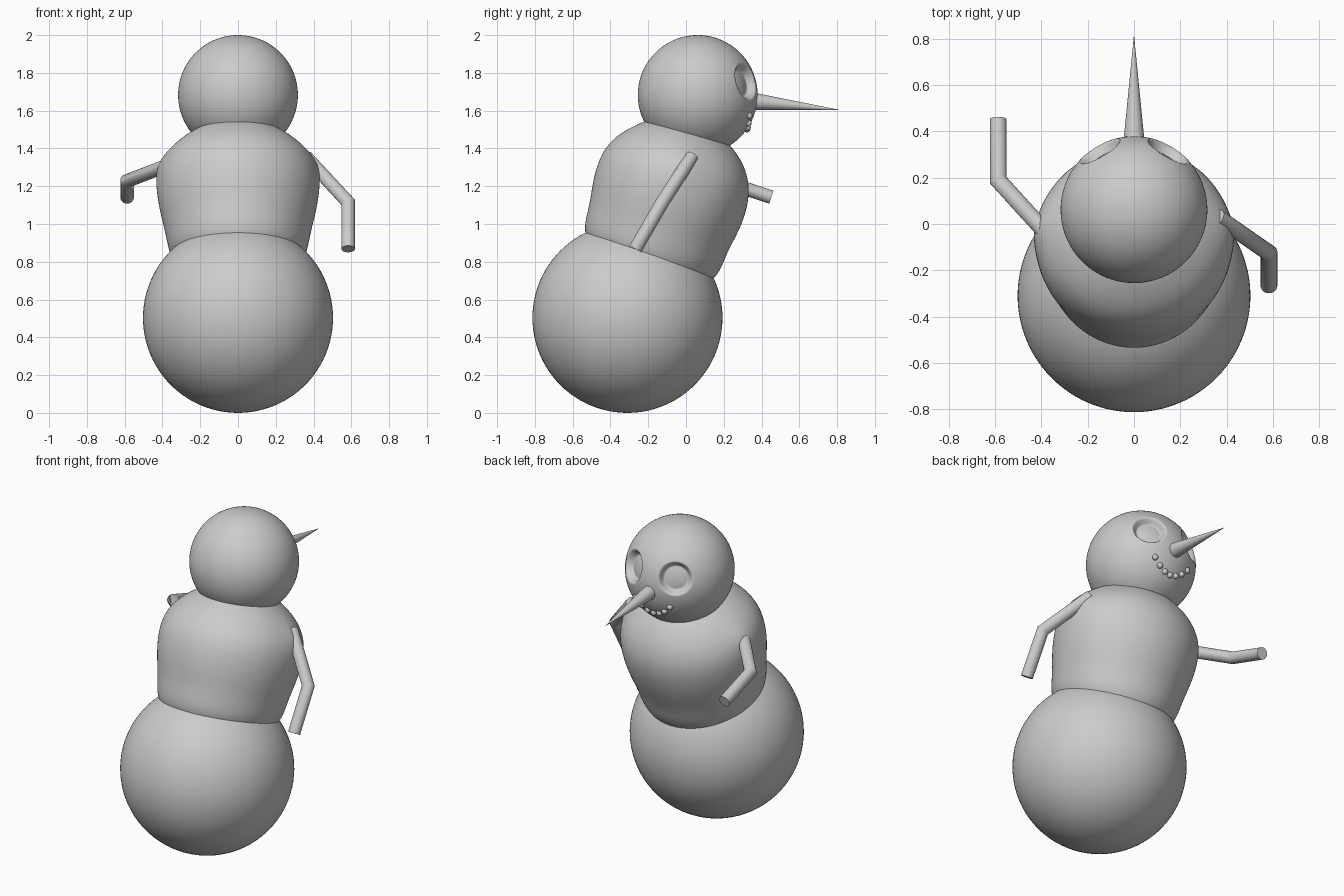
import bpy, bmesh, math
from mathutils import Vector

if "Cube" in bpy.data.objects:
    bpy.data.objects.remove(bpy.data.objects["Cube"])

snow = bpy.data.materials.new("snow_grey")
snow.diffuse_color = (0.6, 0.6, 0.6, 1)
snow.use_nodes = True
snow.node_tree.nodes["Principled BSDF"].inputs["Base Color"].default_value = snow.diffuse_color


def add(name, bm, angle=None):
    """Turn a bmesh into a smooth-shaded object."""
    bmesh.ops.recalc_face_normals(bm, faces=bm.faces)
    me = bpy.data.meshes.new(name)
    bm.to_mesh(me)
    bm.free()
    me.materials.append(snow)
    ob = bpy.data.objects.new(name, me)
    bpy.context.collection.objects.link(ob)
    for p in me.polygons:
        p.use_smooth = True
    if angle:
        bpy.ops.object.select_all(action='DESELECT')
        ob.select_set(True)
        bpy.context.view_layer.objects.active = ob
        bpy.ops.object.shade_smooth_by_angle(angle=math.radians(angle))
    return ob


def ball(name, centre, radius, u=96, v=48):
    bm = bmesh.new()
    bmesh.ops.create_uvsphere(bm, u_segments=u, v_segments=v, radius=radius)
    bmesh.ops.translate(bm, verts=bm.verts, vec=centre)
    return add(name, bm)


def tube(name, points, radii, segs=24):
    """Round tube swept along points, with mitred joints and flat ends."""
    pts = [Vector(p) for p in points]
    bm = bmesh.new()
    rings = []
    for i, p in enumerate(pts):
        d_in = (p - pts[max(i - 1, 0)]).normalized()
        d_out = (pts[min(i + 1, len(pts) - 1)] - p).normalized()
        d = (d_in + d_out).normalized()
        half = d_in.angle(d_out) / 2 if d_in.length and d_out.length else 0
        bend = d_in - d_out if half else Vector((0, 0, 0))
        ref = Vector((1, 0, 0)) if abs(d.x) < 0.8 else Vector((0, 0, 1))
        a = d.cross(ref).normalized()
        b = d.cross(a)
        ring = []
        for k in range(segs):
            t = 2 * math.pi * k / segs
            off = (a * math.cos(t) + b * math.sin(t)) * radii[i]
            if half:
                n = bend.normalized()
                off += n * off.dot(n) * (1 / math.cos(half) - 1)
            ring.append(off)
        rings.append([p + o for o in ring])
    # line rings up by the closest starting vertex
    verts = []
    for i, r in enumerate(rings):
        if i:
            d = (pts[i] - pts[i - 1]).normalized()
            flat = lambda q, c: ((q - c) - d * (q - c).dot(d)).normalized()
            start = flat(rings[i - 1][0], pts[i - 1])
            k = max(range(segs), key=lambda j: flat(r[j], pts[i]).dot(start))
            r = rings[i] = r[k:] + r[:k]
        verts.append([bm.verts.new(q) for q in r])
    for lo, hi in zip(verts, verts[1:]):
        for k in range(segs):
            n = (k + 1) % segs
            bm.faces.new((lo[k], lo[n], hi[n], hi[k]))
    bm.faces.new(verts[0])
    bm.faces.new(verts[-1])
    return add(name, bm, 40)


# Lower snowball
ball("lower_ball", (0, -0.31, 0.503), 0.503)

# Torso: leaning loft; rows are (along axis, back edge, front edge, half width)
rows = [(0.60, -0.74, -0.19, 0.27), (0.69, -0.815, -0.12, 0.335),
        (0.73, -0.838, -0.098, 0.36), (0.79, -0.852, -0.085, 0.375),
        (0.88, -0.860, -0.085, 0.392), (1.00, -0.888, -0.064, 0.422),
        (1.14, -0.894, -0.064, 0.433), (1.25, -0.853, -0.096, 0.405),
        (1.34, -0.775, -0.160, 0.325), (1.40, -0.705, -0.242, 0.235),
        (1.44, -0.63, -0.32, 0.15)]
SEG = 48
lean = math.radians(20)
sn, cs = math.sin(lean), math.cos(lean)
bm = bmesh.new()
loops = []
for s, back, front, w in rows:
    loop = []
    for k in range(SEG):
        a = 2 * math.pi * k / SEG
        t = (back + front) / 2 + (front - back) / 2 * math.sin(a)
        loop.append(bm.verts.new((w * math.cos(a), sn * s + cs * t, cs * s - sn * t)))
    loops.append(loop)
for lo, hi in zip(loops, loops[1:]):
    for k in range(SEG):
        n = (k + 1) % SEG
        bm.faces.new((lo[k], lo[n], hi[n], hi[k]))
bm.faces.new(loops[0])
bm.faces.new(loops[-1])
for v in bm.verts:  # pull the snow out a little at each shoulder
    d = (Vector((abs(v.co.x), v.co.y, v.co.z)) - Vector((0.41, -0.01, 1.31))).length
    v.co.x += math.copysign(0.025 * math.exp(-(d / 0.08) ** 2), v.co.x)
torso = add("torso", bm)
torso.modifiers.new("smooth", 'SUBSURF').levels = 2
torso.modifiers["smooth"].render_levels = 2

# Head with two pressed-in eye sockets
HEAD, HR = Vector((0, 0.062, 1.683)), 0.317
bm = bmesh.new()
bmesh.ops.create_icosphere(bm, subdivisions=7, radius=HR)
eyes = [Vector((sx * 0.155, 0.266, 0.075)).normalized() for sx in (-1, 1)]
for v in bm.verts:
    d = v.co.normalized()
    ang = min(d.angle(e) for e in eyes)
    f = min(max((0.325 - ang) / 0.07, 0), 1)
    v.co -= d * 0.045 * f * f * (3 - 2 * f)
bmesh.ops.translate(bm, verts=bm.verts, vec=HEAD)
add("head", bm)

# Nose
tube("nose", [(0, 0.30, 1.655), (0, 0.81, 1.604)], [0.051, 0.0008], 32)

# Smile of small pebbles
for i in range(7):
    x = (i - 3) * 0.04
    dz = -0.18 + 0.07 * (x / 0.12) ** 2
    p = HEAD + Vector((x, math.sqrt(HR ** 2 - x * x - dz * dz), dz))
    ball("mouth_pebble_%d" % (i + 1), p, 0.018, 16, 10)

# Arms
tube("right_arm", [(0.36, 0.03, 1.355), (0.583, -0.125, 1.115), (0.583, -0.268, 0.868)],
     [0.036] * 3)
tube("left_arm", [(-0.36, -0.06, 1.315), (-0.587, 0.19, 1.228), (-0.587, 0.452, 1.142)],
     [0.036] * 3)
